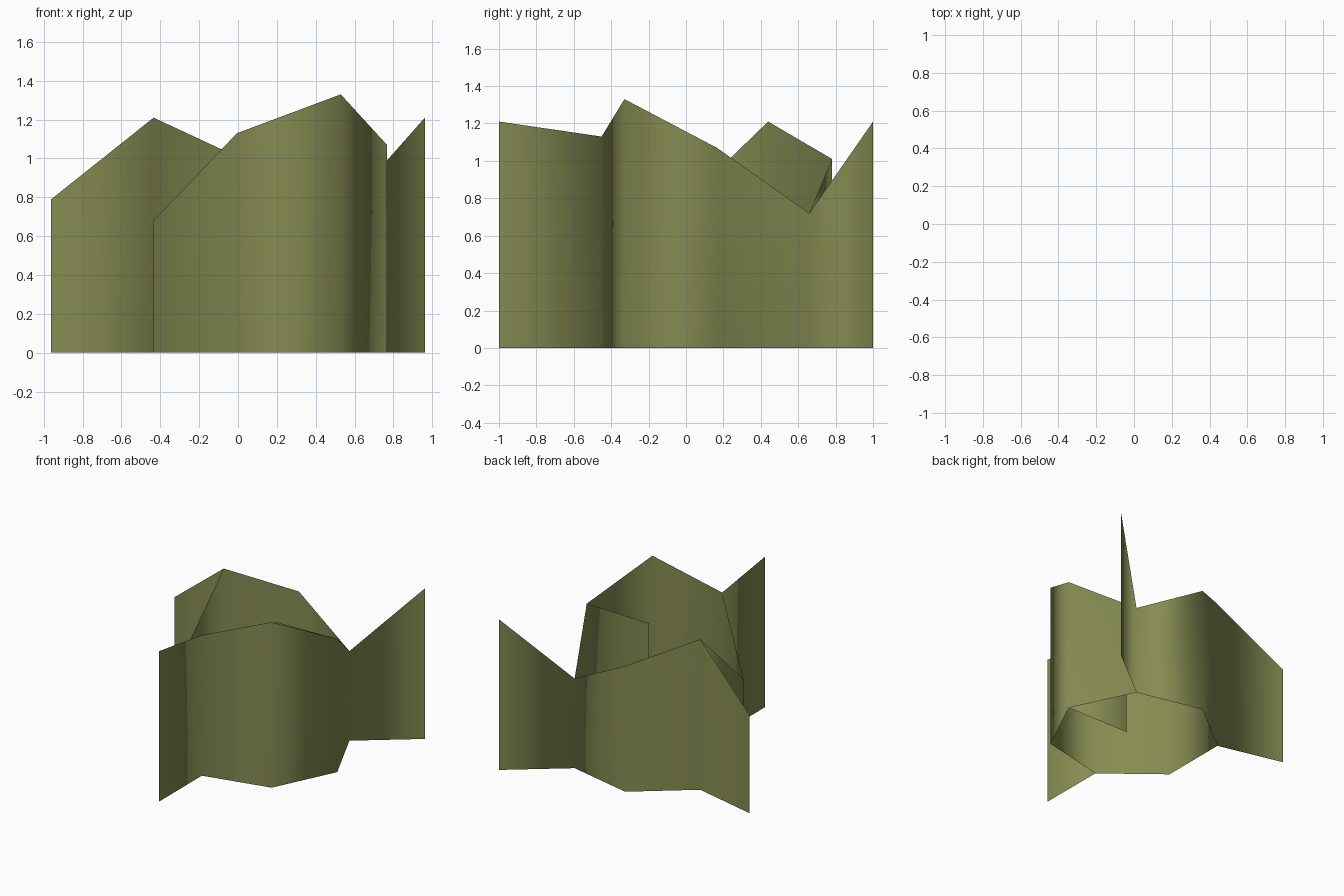
import bpy, math

if "Cube" in bpy.data.objects:
    bpy.data.objects.remove(bpy.data.objects["Cube"])

olive = bpy.data.materials.new("olive_green")
olive.diffuse_color = (0.235, 0.258, 0.084, 1)
olive.use_nodes = True
olive.node_tree.nodes["Principled BSDF"].inputs["Base Color"].default_value = olive.diffuse_color

# Seven-sided ring of thin walls, one top height per corner
CX, CY, R = 0.135, 0.165, 0.632
ring_tops = [1.07, 0.72, 1.01, 1.21, 0.68, 1.13, 1.33]
ring = [(CX + R * math.cos(k * math.tau / 7), CY + R * math.sin(k * math.tau / 7))
        for k in range(7)]

# Fins attached to ring corners: corner index -> free end x, y and top height
fins = {0: (0.213, 0.165, 1.06),
        1: (0.962, 1.0, 1.21),
        3: (-0.962, 0.565, 0.79),
        5: (-0.004, -1.0, 1.21)}

verts, faces = [], []


def post(x, y, top):
    """Add a bottom and top vertex, return the bottom index."""
    verts.extend([(x, y, 0), (x, y, top)])
    return len(verts) - 2


def wall(a, b):
    faces.append((a, b, b + 1, a + 1))


corners = [post(x, y, t) for (x, y), t in zip(ring, ring_tops)]
for k in range(7):
    wall(corners[k], corners[(k + 1) % 7])
for k, end in fins.items():
    wall(corners[k], post(*end))

mesh = bpy.data.meshes.new("finned_wall_ring")
mesh.from_pydata(verts, [], faces)
mesh.materials.append(olive)
mesh.shade_smooth()
obj = bpy.data.objects.new("finned_wall_ring", mesh)
bpy.context.collection.objects.link(obj)
